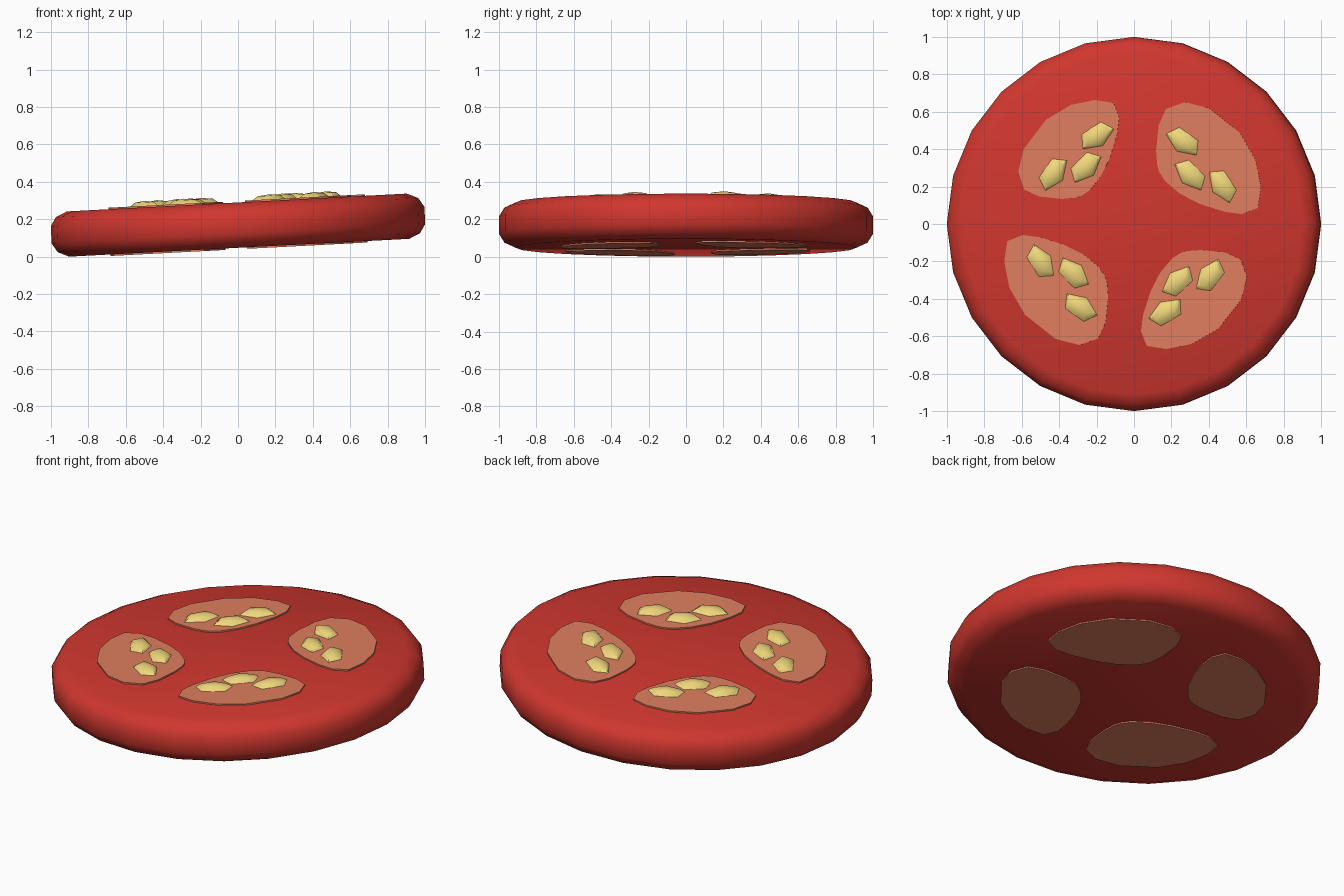
import bpy, bmesh, math
from mathutils import Matrix, Vector

if "Cube" in bpy.data.objects:
    bpy.data.objects.remove(bpy.data.objects["Cube"])

# whole slice is tilted slightly, right side up
TILT = Matrix.Translation((0, 0, 0.1685)) @ Matrix.Rotation(math.radians(-3), 4, 'Y')
HALF = 0.121          # half thickness of the slice
LOBE = 0.129          # half thickness of the pulp pockets


def material(name, rgb):
    m = bpy.data.materials.new(name)
    m.diffuse_color = (*rgb, 1)
    m.use_nodes = True
    m.node_tree.nodes["Principled BSDF"].inputs["Base Color"].default_value = m.diffuse_color
    return m


skin = material("tomato_red", (0.63, 0.038, 0.028))
pulp = material("pulp_orange", (0.74, 0.21, 0.115))
gold = material("seed_yellow", (0.87, 0.68, 0.2))


def finish(bm, name, mat, angle):
    bmesh.ops.recalc_face_normals(bm, faces=bm.faces)
    bm.transform(TILT)
    me = bpy.data.meshes.new(name)
    bm.to_mesh(me)
    bm.free()
    me.materials.append(mat)
    ob = bpy.data.objects.new(name, me)
    bpy.context.collection.objects.link(ob)
    bpy.ops.object.select_all(action='DESELECT')
    ob.select_set(True)
    bpy.context.view_layer.objects.active = ob
    bpy.ops.object.shade_smooth_by_angle(angle=math.radians(angle))


def stack(bm, rings):
    """Join rings of points with quads and cap both ends."""
    loops = [[bm.verts.new(p) for p in r] for r in rings]
    n = len(loops[0])
    for a, b in zip(loops, loops[1:]):
        for i in range(n):
            j = (i + 1) % n
            bm.faces.new((a[i], a[j], b[j], b[i]))
    bm.faces.new(loops[0][::-1])
    bm.faces.new(loops[-1])


# slice body: 24-sided disc with a rounded rim
profile = [(0.91, -HALF), (0.97, -0.094), (1, -0.046), (1, 0.046), (0.97, 0.094), (0.91, HALF)]
bm = bmesh.new()
stack(bm, [[(r * math.cos(math.tau * i / 24), r * math.sin(math.tau * i / 24), z)
            for i in range(24)] for r, z in profile])
finish(bm, "tomato_slice", skin, 40)

# pulp pocket outline inside a unit box
outline = [(-0.98, -0.12), (-1, 0.14), (-0.95, 0.59), (-0.81, 0.88), (-0.45, 1), (0.01, 0.89),
           (0.60, 0.45), (0.90, -0.04), (1, -0.52), (0.94, -0.89), (0.64, -1), (0.31, -0.96),
           (-0.16, -0.82), (-0.54, -0.64), (-0.83, -0.41), (-0.94, -0.25)]
# centre x, y, half width, half depth, seed distance scale, seed turn
pockets = [(0.4055, 0.3525, 0.2805, 0.2995, 1.00, 0.3),
           (-0.343, 0.3985, 0.270, 0.2645, 0.975, -0.5),
           (-0.410, -0.353, 0.278, 0.294, 1.02, -0.5),
           (0.3275, -0.4035, 0.2835, 0.2645, 0.965, -2.0)]
# seed x, y, tip direction
seeds = [(0.273, 0.439, 145), (0.31, 0.262, 135), (0.481, 0.203, 123)]

for k, (cx, cy, hx, hy, scale, turn) in enumerate(pockets):
    quarter = Matrix.Rotation(math.radians(90 * k), 2)
    pts = [quarter @ Vector(p) for p in outline]
    bm = bmesh.new()
    stack(bm, [[(cx + hx * p.x, cy + hy * p.y, z) for p in pts] for z in (-LOBE, LOBE)])
    finish(bm, f"pulp_pocket_{k + 1}", pulp, 40)

    # five-sided flattened seeds resting on the pulp
    spin = Matrix.Rotation(math.radians(90 * k + turn), 4, 'Z')
    for s, (x, y, tip) in enumerate(seeds):
        bm = bmesh.new()
        bmesh.ops.create_uvsphere(bm, u_segments=5, v_segments=4, radius=1)
        bm.transform(spin @ Matrix.Translation((x * scale, y * scale, LOBE))
                     @ Matrix.Rotation(math.radians(tip), 4, 'Z')
                     @ Matrix.Diagonal((0.104, 0.062, 0.027, 1)))
        finish(bm, f"seed_{k + 1}_{s + 1}", gold, 60)
